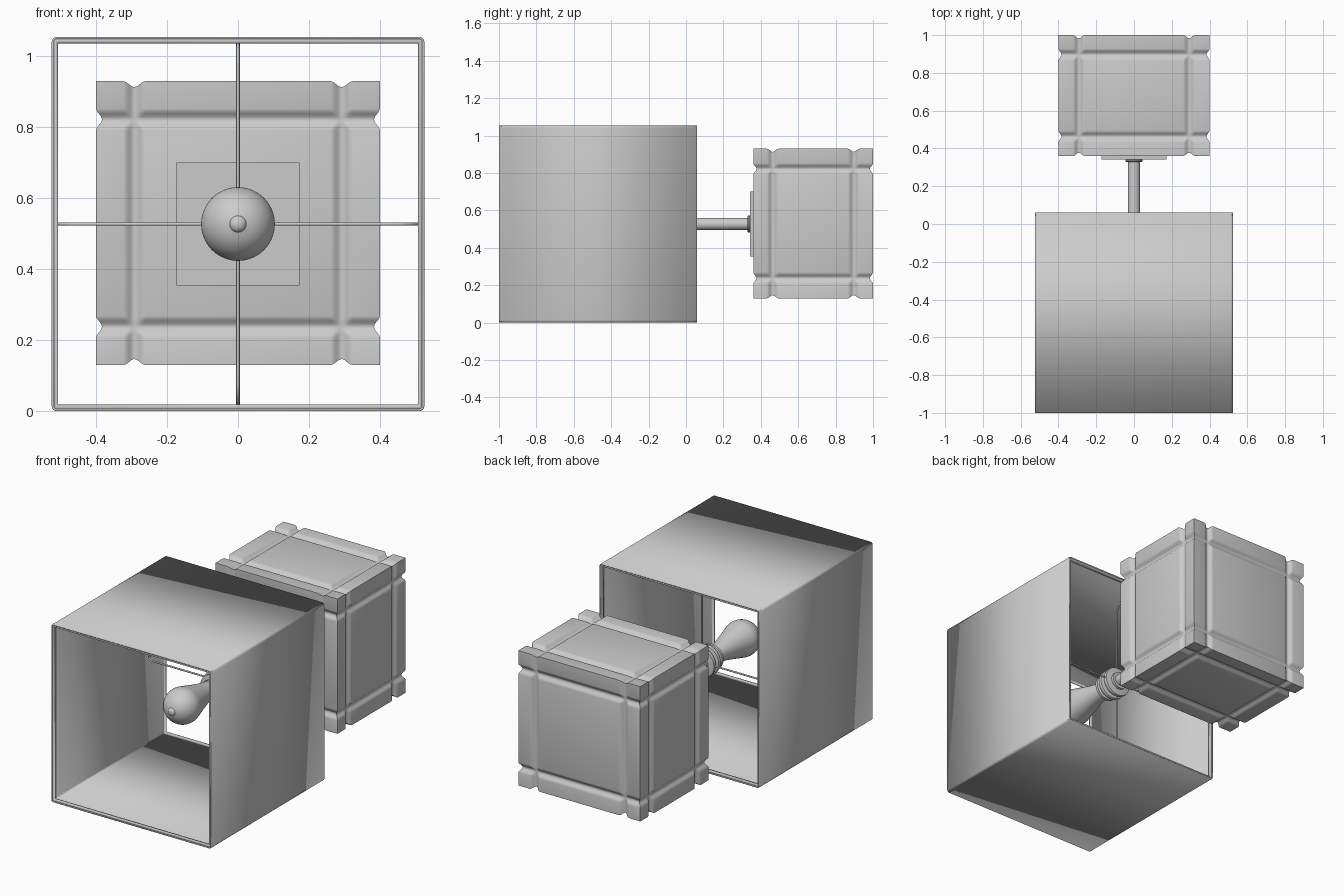
import bpy, bmesh, math
from mathutils import Matrix, Vector

if "Cube" in bpy.data.objects:
    bpy.data.objects.remove(bpy.data.objects["Cube"], do_unlink=True)

grey = bpy.data.materials.new("plain_grey")
grey.use_nodes = True
grey.diffuse_color = (0.6, 0.6, 0.6, 1)
grey.node_tree.nodes["Principled BSDF"].inputs["Base Color"].default_value = (0.6, 0.6, 0.6, 1)

ZC = 0.5275            # height of the lamp axis
BACK, FRONT = 0.06, -1.0
HALF = 0.525           # half width of the shade


def finish(bm, name, angle=35):
    """Turn a bmesh into a shaded object."""
    bmesh.ops.recalc_face_normals(bm, faces=bm.faces)
    mesh = bpy.data.meshes.new(name)
    bm.to_mesh(mesh)
    bm.free()
    obj = bpy.data.objects.new(name, mesh)
    bpy.context.collection.objects.link(obj)
    mesh.materials.append(grey)
    bpy.ops.object.select_all(action='DESELECT')
    obj.select_set(True)
    bpy.context.view_layer.objects.active = obj
    bpy.ops.object.shade_smooth_by_angle(angle=math.radians(angle))
    return obj


def box(name, size, centre):
    bm = bmesh.new()
    bmesh.ops.create_cube(bm, size=1, matrix=Matrix.Translation(centre) @ Matrix.Diagonal((*size, 1)))
    return finish(bm, name)


def lathe(name, profile, steps=40):
    """Spin (radius, y) points around the lamp axis."""
    bm = bmesh.new()
    verts = [bm.verts.new((r, y, ZC)) for r, y in profile]
    edges = [bm.edges.new(pair) for pair in zip(verts, verts[1:])]
    bmesh.ops.spin(bm, geom=verts + edges, cent=(0, 0, ZC), axis=(0, 1, 0),
                   angle=math.tau, steps=steps)
    bmesh.ops.remove_doubles(bm, verts=bm.verts, dist=0.0005)
    return finish(bm, name)


def wire(name, points, radius, closed=False):
    """Round bar through the given points."""
    curve = bpy.data.curves.new(name, 'CURVE')
    curve.dimensions = '3D'
    curve.bevel_depth = radius
    curve.bevel_resolution = 3
    curve.use_fill_caps = True
    spline = curve.splines.new('POLY')
    spline.points.add(len(points) - 1)
    for target, p in zip(spline.points, points):
        target.co = (*p, 1)
    spline.use_cyclic_u = closed
    curve.materials.append(grey)
    obj = bpy.data.objects.new(name, curve)
    bpy.context.collection.objects.link(obj)
    return obj


# Base block: cube cut into strips, with rounded grooves pressed in around it
half = Vector((0.4, 0.32, 0.4))
groove_at = Vector((0.292, 0.217, 0.292))
GROOVE_W, GROOVE_D, CUTS = 0.031, 0.017, 8


def groove_depth(value, axis):
    t = abs(abs(value) - groove_at[axis]) / GROOVE_W
    return GROOVE_D * (0.5 + 0.5 * math.cos(math.pi * t)) if t < 1 else 0


bm = bmesh.new()
bmesh.ops.create_cube(bm, size=2, matrix=Matrix.Diagonal((*half, 1)))
for axis in range(3):
    normal = Vector((0, 0, 0))
    normal[axis] = 1
    for side in (-1, 1):
        for i in range(CUTS + 1):
            offset = side * groove_at[axis] + GROOVE_W * (2 * i / CUTS - 1)
            bmesh.ops.bisect_plane(bm, geom=bm.verts[:] + bm.edges[:] + bm.faces[:],
                                   plane_co=normal * offset, plane_no=normal)
for v in bm.verts:
    start = v.co.copy()
    for axis in range(3):
        if abs(start[axis]) > half[axis] - 0.0001:
            depth = max(groove_depth(start[a], a) for a in range(3) if a != axis)
            v.co[axis] -= math.copysign(depth, start[axis])
bmesh.ops.translate(bm, verts=bm.verts, vec=(0, 0.68, 0.53))
finish(bm, "base_block", 50)

# Mounting plate, collar and stem
box("mounting_plate", (0.346, 0.02, 0.346), (0, 0.352, ZC))
lathe("stem_collar", [(0, 0.345), (0.04, 0.345), (0.045, 0.34), (0.045, 0.333), (0.04, 0.328), (0, 0.328)])
lathe("stem", [(0, 0.335), (0.033, 0.335), (0.033, -0.2), (0, -0.2)])

# Socket with stacked rings
lathe("socket", [(0, -0.12), (0.05, -0.12), (0.05, -0.135), (0.085, -0.14), (0.088, -0.15),
                 (0.085, -0.16), (0.06, -0.165), (0.06, -0.18), (0.085, -0.185), (0.088, -0.195),
                 (0.085, -0.205), (0.06, -0.21), (0.06, -0.225), (0.075, -0.23), (0.075, -0.245),
                 (0.05, -0.25), (0.05, -0.27), (0, -0.27)])

# Bulb: round end with a small tip, tapering to the neck
R, CY = 0.104, -0.52
outline = [(0, -0.635), (0.012, -0.633), (0.021, -0.627)]
for i in range(1, 14):
    a = math.radians(5 + i * 8)
    outline.append((R * math.sin(a), CY - R * math.cos(a)))
outline += [(0.075, -0.4), (0.057, -0.33), (0.046, -0.26), (0, -0.26)]
lathe("bulb", outline)

# Shade walls: open square tube with eased corners
bm = bmesh.new()
bmesh.ops.create_cube(bm, size=1, matrix=Matrix.Translation((0, (BACK + FRONT) / 2, ZC))
                      @ Matrix.Diagonal((2 * HALF, BACK - FRONT, 2 * ZC, 1)))
bmesh.ops.delete(bm, geom=[f for f in bm.faces if abs(f.normal.y) > 0.9], context='FACES_ONLY')
long_edges = [e for e in bm.edges if abs(e.verts[0].co.y - e.verts[1].co.y) > 0.5]
bmesh.ops.bevel(bm, geom=long_edges, offset=0.014, segments=3, profile=0.5, affect='EDGES')
shade = finish(bm, "shade_walls", 40)
thick = shade.modifiers.new("thickness", 'SOLIDIFY')
thick.thickness = 0.006
thick.offset = -1

# Shade rim bars at both openings
BAR = 0.011
for name, y in (("front_rim", FRONT + BAR), ("back_rim", BACK - BAR)):
    w, h = HALF - BAR, ZC - BAR
    wire(name, [(-w, y, ZC - h), (w, y, ZC - h), (w, y, ZC + h), (-w, y, ZC + h)], BAR, True)

# Four support wires reaching from the socket out and back to the rear rim
path = [(0.04, -0.15), (0.44, -0.15)]
for i in range(1, 7):
    a = math.radians(15 * i)
    path.append((0.44 + 0.07 * math.sin(a), -0.08 - 0.07 * math.cos(a)))
path.append((0.51, BACK - BAR))
for k, name in enumerate(("left", "upper", "right", "lower")):
    c, s = math.cos(k * math.pi / 2), math.sin(k * math.pi / 2)
    wire(name + "_support_wire", [(r * c, y, ZC + r * s) for r, y in path], 0.005)
